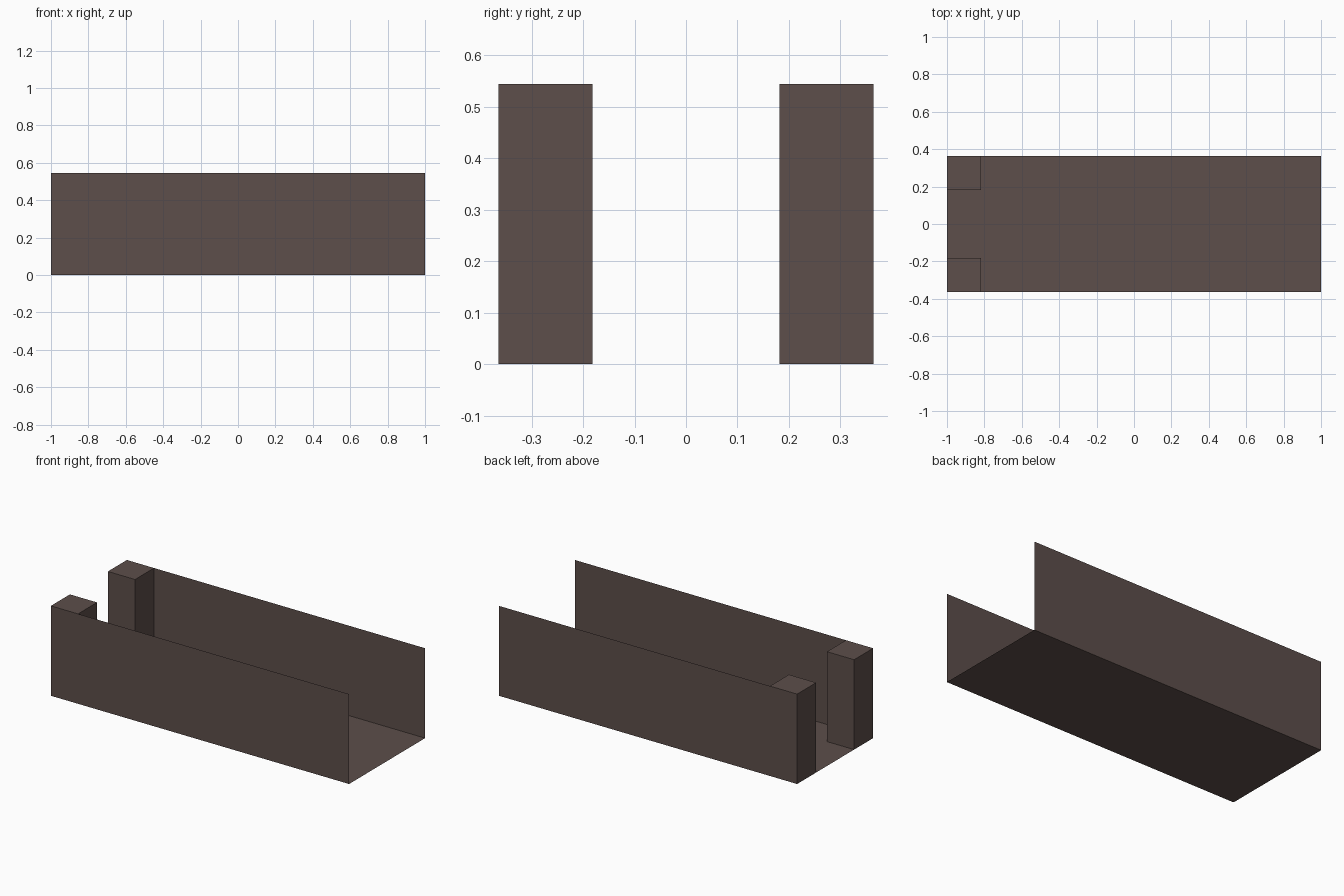
import bpy, bmesh

if "Cube" in bpy.data.objects:
    bpy.data.objects.remove(bpy.data.objects["Cube"])

L, W, H, P = 1.0, 0.364, 0.545, 0.182   # half length, half width, height, post size

mat = bpy.data.materials.new("dark_brown")
mat.diffuse_color = (0.109, 0.077, 0.069, 1)
mat.use_nodes = True
mat.node_tree.nodes["Principled BSDF"].inputs["Base Color"].default_value = mat.diffuse_color


def make(name, bm):
    me = bpy.data.meshes.new(name)
    bm.to_mesh(me)
    bm.free()
    me.materials.append(mat)
    ob = bpy.data.objects.new(name, me)
    bpy.context.collection.objects.link(ob)
    return ob


def sheet(name, pts):
    bm = bmesh.new()
    bm.faces.new([bm.verts.new(p) for p in pts])
    make(name, bm)


# Thin floor, facing down
sheet("floor", [(-L, -W, 0), (-L, W, 0), (L, W, 0), (L, -W, 0)])

for side, s in (("front", -1), ("back", 1)):
    # Thin side wall, facing outward
    pts = [(-L, s * W, 0), (L, s * W, 0), (L, s * W, H), (-L, s * W, H)]
    sheet(side + "_wall", pts if s < 0 else pts[::-1])

    # Square end post, open where it sits against the floor and wall
    bm = bmesh.new()
    bmesh.ops.create_cube(bm, size=1)
    bmesh.ops.scale(bm, vec=(P, P, H), verts=bm.verts)
    bmesh.ops.translate(bm, vec=(-L + P / 2, s * (W - P / 2), H / 2), verts=bm.verts)
    bm.normal_update()
    hidden = [f for f in bm.faces if f.normal.z < -0.5 or f.normal.y * s > 0.5]
    bmesh.ops.delete(bm, geom=hidden, context='FACES')
    make(side + "_post", bm)
